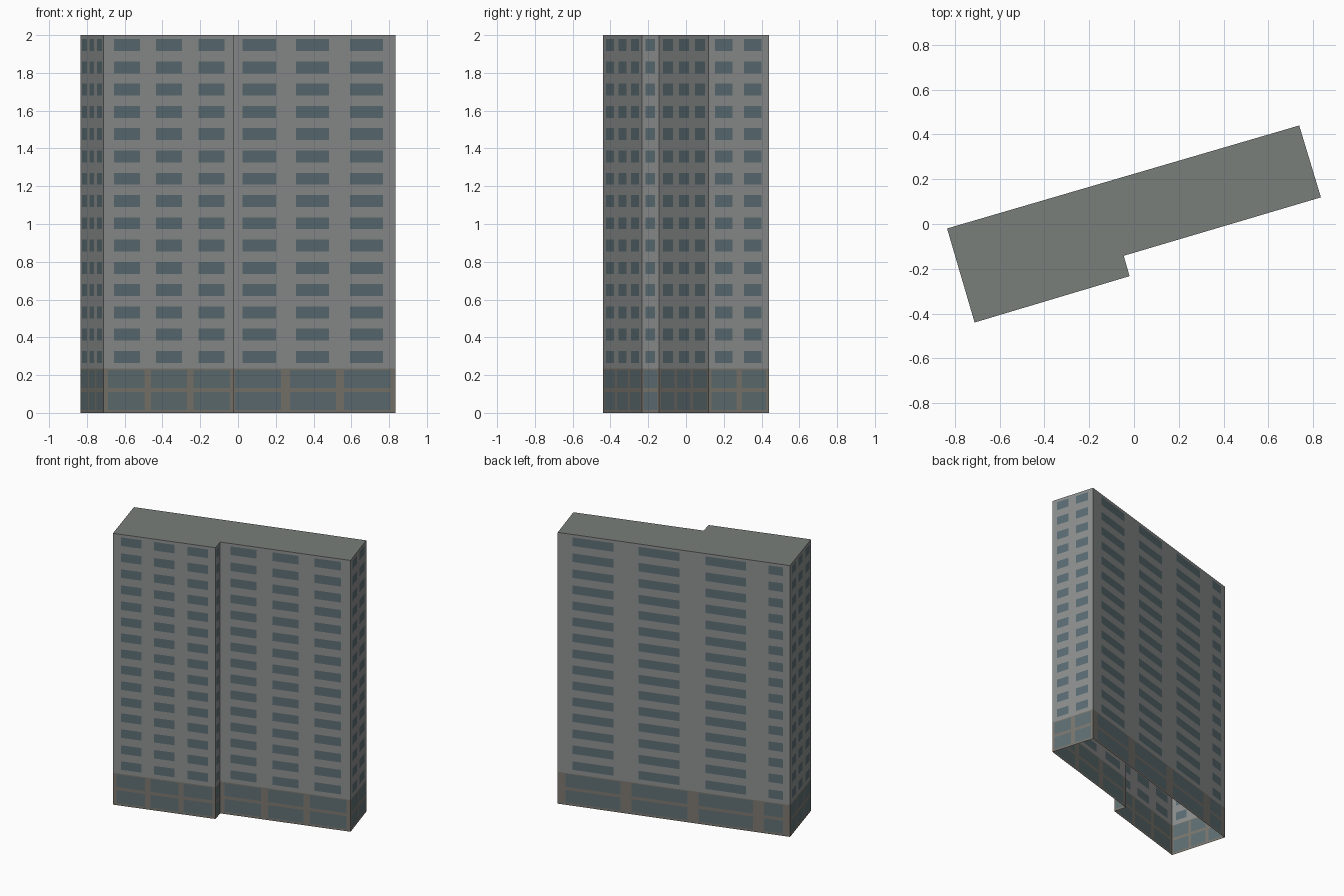
import bpy, bmesh
from mathutils import Vector

if "Cube" in bpy.data.objects:
    bpy.data.objects.remove(bpy.data.objects["Cube"])

HEIGHT, BASE = 2.0, 0.235

# Footprint, counter-clockwise from the back left corner
PLAN = [Vector(p) for p in [(-0.835, -0.02), (-0.712, -0.44), (-0.02, -0.233),
                            (-0.046, -0.142), (0.835, 0.119), (0.738, 0.44)]]

# Column spans as fractions of each wall length: (upper windows, base panes)
THREE = ([(.08, .28), (.40, .60), (.725, .925)],
         [(.035, .312), (.365, .64), (.69, .968)])
TWO = ([(.107, .40), (.582, .877)], [(.05, .46), (.55, .95)])
ONE = ([(.2, .77)], [(.1, .9)])
BACK = ([(.064, .24), (.348, .524), (.635, .811), (.906, .97)],
        [(.034, .27), (.317, .558), (.605, .84), (.888, .97)])
WALLS = [THREE, THREE, ONE, THREE, TWO, BACK]

# Row spans in height
FLOORS = [(0.265 + i * 0.1179, 0.328 + i * 0.1179) for i in range(15)]
PANES = [(0.016, 0.111), (0.133, 0.228)]


def material(name, color):
    m = bpy.data.materials.new(name)
    m.diffuse_color = (*color, 1)
    m.use_nodes = True
    m.node_tree.nodes["Principled BSDF"].inputs["Base Color"].default_value = m.diffuse_color
    return m


def finish(name, bm, mats):
    mesh = bpy.data.meshes.new(name)
    bm.to_mesh(mesh)
    bm.free()
    for m in mats:
        mesh.materials.append(m)
    ob = bpy.data.objects.new(name, mesh)
    bpy.context.collection.objects.link(ob)
    return ob


def steps(spans, start, end):
    """Cut positions; every odd interval is glazed."""
    return [start] + [v for s in spans for v in s] + [end]


def facade(name, layer, rows, z0, z1, mats):
    """Ring of flat walls, each cut into a grid of wall and glass faces."""
    bm = bmesh.new()
    for k, spans in enumerate(WALLS):
        a, b = PLAN[k], PLAN[(k + 1) % len(PLAN)]
        us, zs = steps(spans[layer], 0, 1), steps(rows, z0, z1)
        grid = [[bm.verts.new((*a.lerp(b, u), z)) for u in us] for z in zs]
        for j in range(len(zs) - 1):
            for i in range(len(us) - 1):
                f = bm.faces.new((grid[j][i], grid[j][i + 1],
                                  grid[j + 1][i + 1], grid[j + 1][i]))
                f.material_index = 1 if i % 2 and j % 2 else 0
    bmesh.ops.remove_doubles(bm, verts=bm.verts, dist=1e-5)
    return finish(name, bm, mats)


concrete = material("concrete", (.27, .28, .275))
glass = material("window_glass", (.105, .155, .175))
frame = material("shopfront_frame", (.20, .185, .16))
pane = material("shopfront_glass", (.115, .16, .17))
roofing = material("roofing", (.19, .21, .195))

# Tower walls with windows, and the glazed ground storeys
facade("tower_walls", 0, FLOORS, BASE, HEIGHT, [concrete, glass])
facade("ground_storey_walls", 1, PANES, 0, BASE, [frame, pane])

# Flat roof (underside of the building is open)
bm = bmesh.new()
bm.faces.new([bm.verts.new((*p, HEIGHT)) for p in PLAN])
finish("roof", bm, [roofing])
